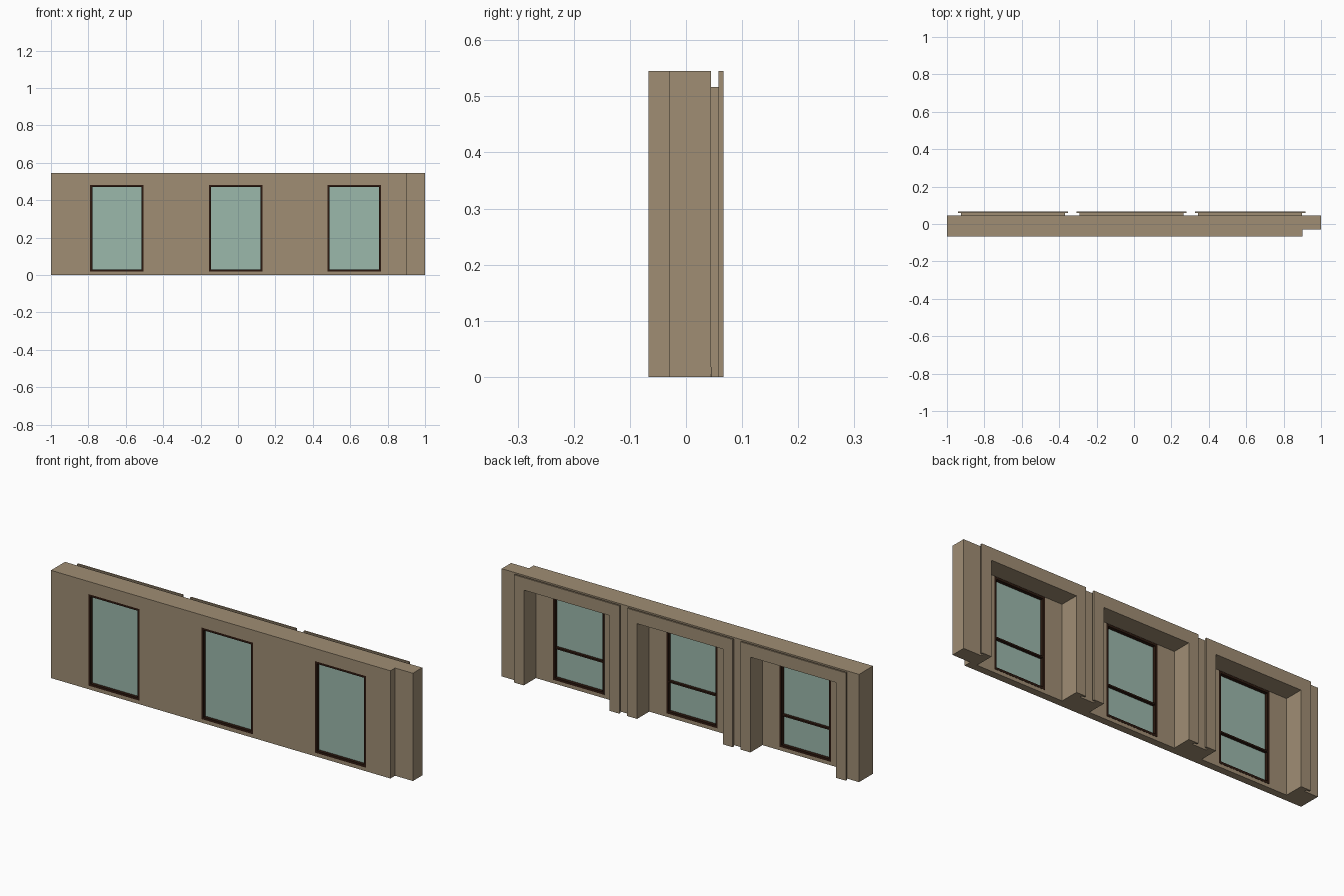
import bpy
import math

if "Cube" in bpy.data.objects:
    bpy.data.objects.remove(bpy.data.objects["Cube"])

H = 0.545
CENTRES = [-0.647, -0.013, 0.621]


def material(name, rgb):
    m = bpy.data.materials.new(name)
    m.diffuse_color = (*rgb, 1)
    m.use_nodes = True
    m.node_tree.nodes["Principled BSDF"].inputs["Base Color"].default_value = m.diffuse_color
    return m


PLASTER = material("plaster", (0.35, 0.27, 0.175))
DARK = material("dark_wood", (0.026, 0.010, 0.005))
GLASS = material("glass", (0.33, 0.48, 0.41))


def rect(x0, x1, z0, z1):
    return [(x0, z0), (x1, z0), (x1, z1), (x0, z1)]


def slab(name, loops, y0, y1, mat):
    """Extrude x-z outlines (first outer, rest holes) from y0 to y1."""
    cu = bpy.data.curves.new(name, 'CURVE')
    cu.dimensions = '2D'
    cu.fill_mode = 'BOTH'
    cu.extrude = (y1 - y0) / 2
    for loop in loops:
        sp = cu.splines.new('POLY')
        sp.points.add(len(loop) - 1)
        for p, (x, z) in zip(sp.points, loop):
            p.co = (x, z, 0, 1)
        sp.use_cyclic_u = True
    tmp = bpy.data.objects.new(name + "_outline", cu)
    bpy.context.collection.objects.link(tmp)
    deps = bpy.context.evaluated_depsgraph_get()
    me = bpy.data.meshes.new_from_object(tmp.evaluated_get(deps))
    bpy.data.objects.remove(tmp)
    bpy.data.curves.remove(cu)
    ob = bpy.data.objects.new(name, me)
    bpy.context.collection.objects.link(ob)
    ob.rotation_euler.x = math.pi / 2
    ob.location.y = (y0 + y1) / 2
    me.materials.clear()
    me.materials.append(mat)
    for p in me.polygons:
        p.use_smooth = False
        p.material_index = 0
    return ob


def arch(c, outer, top, inner=0.24, head=0.482):
    """Square doorway outline, open at the floor."""
    return [(c - outer, 0), (c - inner, 0), (c - inner, head), (c + inner, head),
            (c + inner, 0), (c + outer, 0), (c + outer, top), (c - outer, top)]


# front wall layer with window holes
holes = [rect(c - 0.143, c + 0.143, 0.018, 0.481) for c in CENTRES]
slab("front_wall", [rect(-1, 0.9, 0, H)] + holes, -0.067, -0.03, PLASTER)

# rear wall layer with three deep niches open at the floor
comb = [(-1, 0)]
for c in CENTRES:
    comb += [(c - 0.24, 0), (c - 0.24, 0.482), (c + 0.24, 0.482), (c + 0.24, 0)]
comb += [(1, 0), (1, H), (-1, H)]
slab("rear_wall", [comb], -0.03, 0.045, PLASTER)

for i, c in enumerate(CENTRES, 1):
    # stepped casing around each niche
    slab(f"casing_back_{i}", [arch(c, 0.278, 0.517)], 0.045, 0.058, PLASTER)
    slab(f"casing_face_{i}", [arch(c, 0.295, H)], 0.058, 0.067, PLASTER)
    # window
    slab(f"window_frame_{i}", [rect(c - 0.143, c + 0.143, 0.018, 0.481),
                               rect(c - 0.132, c + 0.132, 0.03, 0.47)],
         -0.067, -0.029, DARK)
    slab(f"window_pane_{i}", [rect(c - 0.133, c + 0.133, 0.029, 0.471)],
         -0.051, -0.046, GLASS)
    slab(f"window_bar_{i}", [rect(c - 0.133, c + 0.133, 0.176, 0.184)],
         -0.046, -0.031, DARK)
